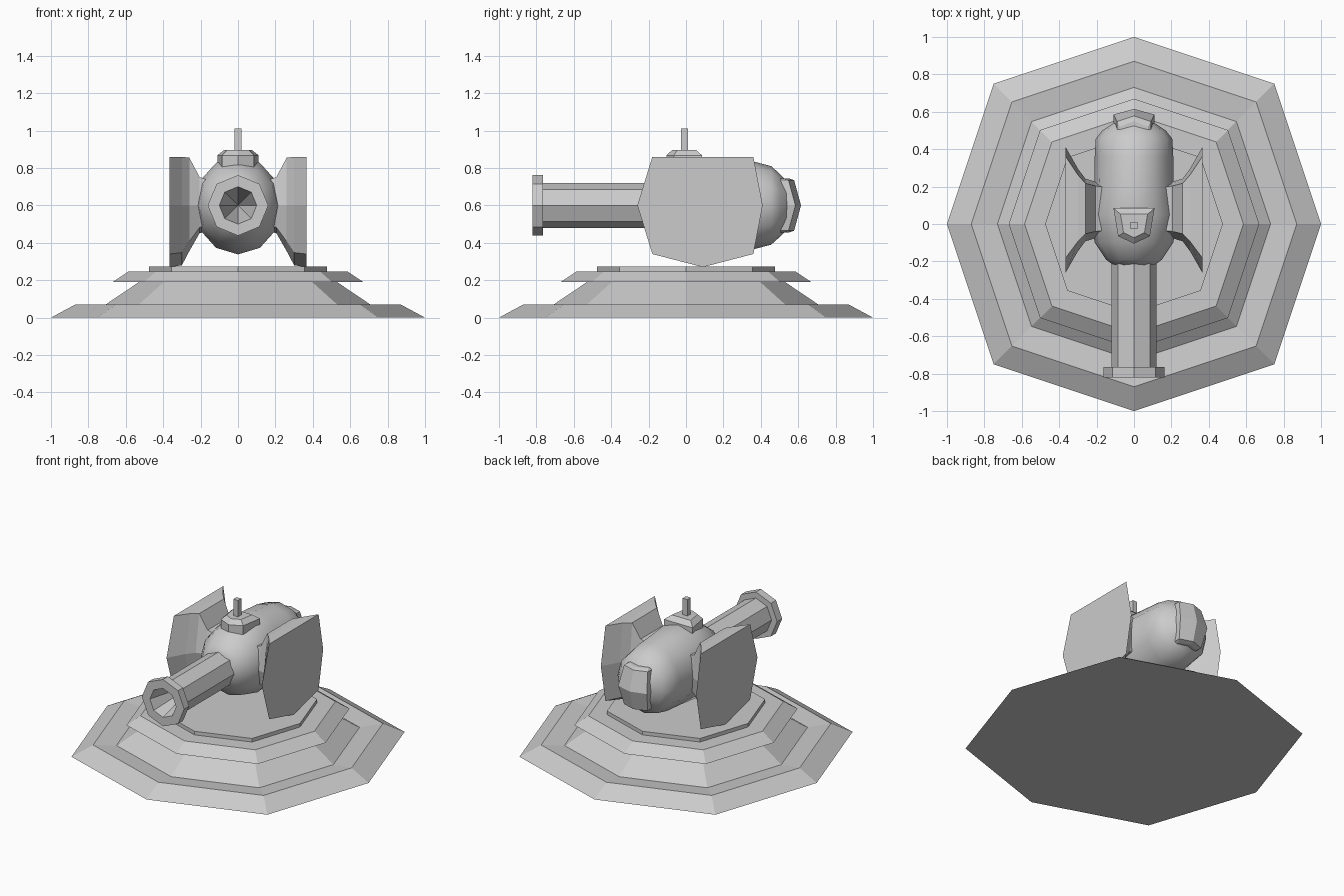
import bpy, bmesh, math
from mathutils import Vector

if "Cube" in bpy.data.objects:
    bpy.data.objects.remove(bpy.data.objects["Cube"])


def loft(name, rings, smooth=None):
    """Skin a stack of equal-length point rings, closing both ends."""
    bm = bmesh.new()
    loops = [[bm.verts.new(p) for p in ring] for ring in rings]
    n = len(rings[0])
    for a, b in zip(loops, loops[1:]):
        for i in range(n):
            j = (i + 1) % n
            bm.faces.new((a[i], a[j], b[j], b[i]))
    bm.faces.new(loops[0])
    bm.faces.new(loops[-1])
    bmesh.ops.remove_doubles(bm, verts=bm.verts, dist=1e-5)
    bmesh.ops.recalc_face_normals(bm, faces=bm.faces)
    me = bpy.data.meshes.new(name)
    bm.to_mesh(me)
    bm.free()
    ob = bpy.data.objects.new(name, me)
    bpy.context.collection.objects.link(ob)
    if smooth:
        bpy.ops.object.select_all(action='DESELECT')
        bpy.context.view_layer.objects.active = ob
        ob.select_set(True)
        bpy.ops.object.shade_smooth_by_angle(angle=math.radians(smooth))
    return ob


def base_ring(r, z):
    """Slightly squared octagon: diagonal corners sit at 0.75 r."""
    d = 0.75 * r
    return [(x, y, z) for x, y in ((r, 0), (d, d), (0, r), (-d, d),
                                   (-r, 0), (-d, -d), (0, -r), (d, -d))]


def gun_ring(y, rx, rz, n):
    return [(rx * math.sin(k * math.tau / n), y, 0.6 + rz * math.cos(k * math.tau / n))
            for k in range(n)]


# Stepped base
loft("base_skirt", [base_ring(*p) for p in
     ((1.0, 0), (0.87, 0.07), (0.73, 0.055), (0.50, 0.21))])
loft("base_tier", [base_ring(*p) for p in ((0.67, 0.19), (0.585, 0.247))])
loft("turntable", [base_ring(*p) for p in ((0.475, 0.24), (0.475, 0.272))])

# Rounded turret body: y, x radius, z radius
BODY = ((-0.22, 0.11, 0.11), (-0.19, 0.15, 0.155), (-0.10, 0.21, 0.22),
        (0.05, 0.235, 0.262), (0.20, 0.212, 0.25), (0.36, 0.21, 0.235),
        (0.455, 0.205, 0.21), (0.50, 0.17, 0.17), (0.54, 0.11, 0.13))
loft("turret_body", [gun_ring(*s, 12) for s in BODY], smooth=35)

# Barrel and hollow muzzle with tapering bore
loft("barrel", [gun_ring(y, r, r, 8) for y, r in ((-0.15, 0.12), (-0.77, 0.12))])
bm_profile = ((-0.765, 0.12), (-0.765, 0.162), (-0.82, 0.162), (-0.82, 0.10))
muzzle = loft("muzzle", [gun_ring(y, r, r, 8) for y, r in bm_profile])
for ob, y_end in ((bpy.data.objects["barrel"], -0.77), (muzzle, -0.82)):
    # Open the front and back caps so the bore shows
    bm = bmesh.new()
    bm.from_mesh(ob.data)
    caps = [f for f in bm.faces if len(f.verts) == 8
            and (abs(f.calc_center_median().y - y_end) < 0.001 or ob is muzzle)]
    bmesh.ops.delete(bm, geom=caps, context='FACES_ONLY')
    if ob is muzzle:
        edge = [v for v in bm.verts if (v.co - Vector((0, -0.82, 0.6))).length < 0.11]
        edge.sort(key=lambda v: math.atan2(v.co.x, v.co.z - 0.6))
        tip = bm.verts.new((0, -0.45, 0.6))
        for a, b in zip(edge, edge[1:] + edge[:1]):
            bm.faces.new((a, b, tip))
        bmesh.ops.recalc_face_normals(bm, faces=bm.faces)
        for f in bm.faces:  # bore faces look at the axis
            c = f.calc_center_median()
            if tip in f.verts and f.normal.dot(Vector((c.x, 0, c.z - 0.6))) > 0:
                f.normal_flip()
    bm.to_mesh(ob.data)
    bm.free()

# Side shields flaring out from the body
SHIELD = ((-0.335, 0), (-0.255, 0.26), (0.285, 0.26), (0.335, 0),
          (0.285, -0.26), (0.015, -0.33), (-0.255, -0.26))
STEPS = ((0.365, 1, 1, 1), (0.30, 0.66, 1, 0.97), (0.26, 0.5, 0.98, 0.74),
         (0.205, 0.45, 0.58, 0.45), (0.14, 0.42, 0.5, 0.4))
for side, label in ((-1, "left"), (1, "right")):
    loft(label + "_shield", [[(side * x, 0.075 + y * sy, 0.6 + z * (su if z > 0 else sl))
                              for y, z in SHIELD] for x, sy, su, sl in STEPS])

# Rear cap: narrow ridged plate
loft("rear_cap", [[(-w, 0.50, z), (-w, y - 0.03, z), (0, y, z), (w, y - 0.03, z), (w, 0.50, z)]
                  for z, w, y in ((0.455, 0.075, 0.55), (0.465, 0.09, 0.578), (0.6, 0.11, 0.615),
                                  (0.735, 0.09, 0.578), (0.745, 0.075, 0.55))])

# Hatch and antenna on top
HATCH = ((-0.11, 0.085), (0.11, 0.085), (0.085, -0.065), (0, -0.105), (-0.085, -0.065))
loft("hatch", [[(x * s, -0.01 + (y + 0.01) * s, z) for x, y in HATCH]
               for s, z in ((1, 0.80), (1, 0.868), (0.66, 0.897))])
loft("antenna", [[(x, y - 0.008, z) for x, y in ((-.018, -.018), (.018, -.018), (.018, .018), (-.018, .018))]
                 for z in (0.88, 1.01)])
